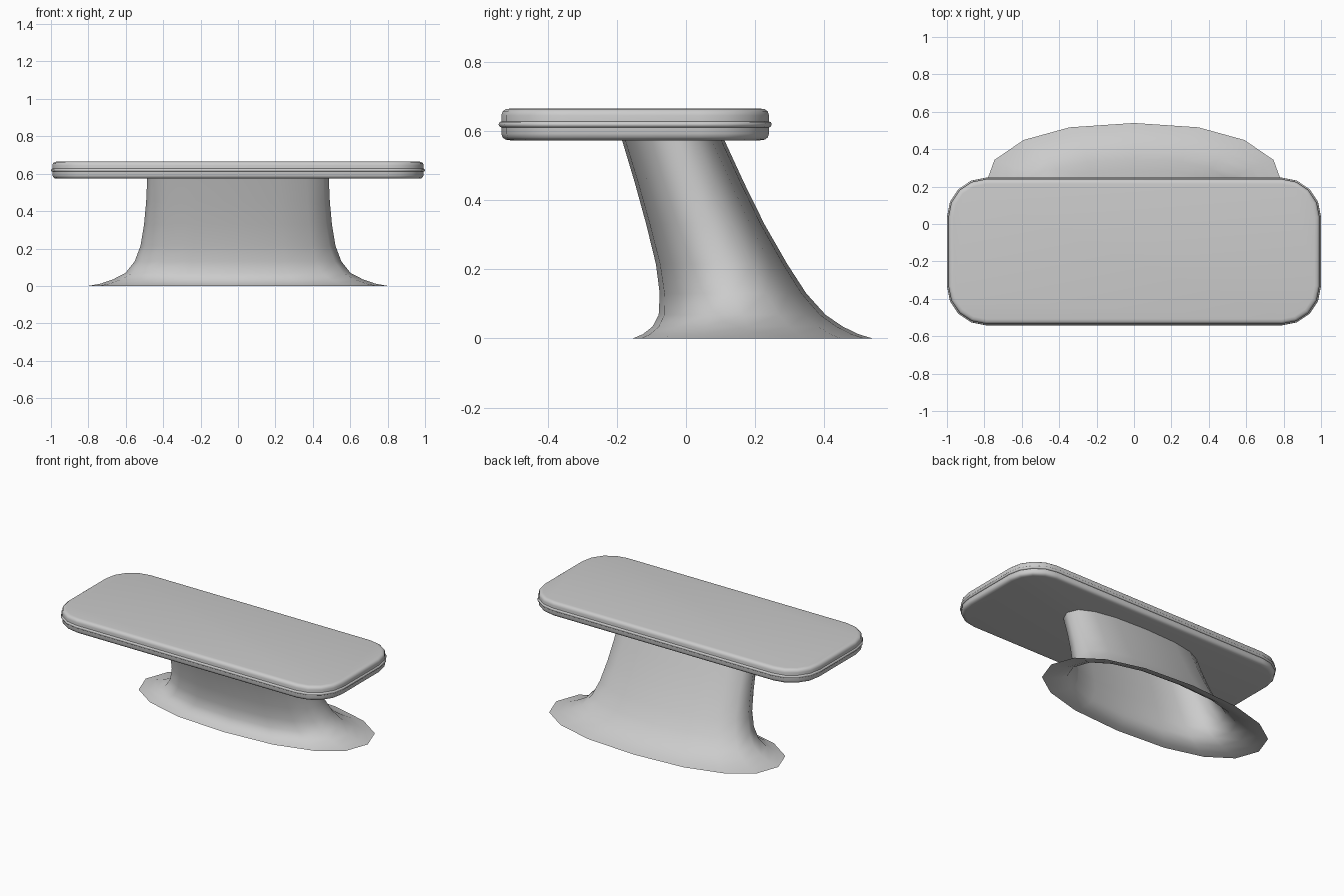
import bpy, bmesh, math

if "Cube" in bpy.data.objects:
    bpy.data.objects.remove(bpy.data.objects["Cube"])


def loft(name, rings, cap=False, closed=False, angle=40):
    """Skin a stack of equal-length point rings with quads."""
    bm = bmesh.new()
    rows = [[bm.verts.new(p) for p in ring] for ring in rings]
    n = len(rows[0])
    pairs = list(zip(rows, rows[1:]))
    if closed:
        pairs.append((rows[-1], rows[0]))
    for a, b in pairs:
        for i in range(n):
            j = (i + 1) % n
            bm.faces.new((a[i], a[j], b[j], b[i]))
    if cap:
        bm.faces.new(rows[0][::-1])
        bm.faces.new(rows[-1])
    mesh = bpy.data.meshes.new(name)
    bm.to_mesh(mesh)
    bm.free()
    obj = bpy.data.objects.new(name, mesh)
    bpy.context.collection.objects.link(obj)
    bpy.context.view_layer.objects.active = obj
    bpy.ops.object.select_all(action='DESELECT')
    obj.select_set(True)
    bpy.ops.object.shade_smooth_by_angle(angle=math.radians(angle))
    return obj


def rounded_rect(inset, z, hx=1.0, hy=0.395, cy=-0.147, radius=0.21, seg=4):
    r = radius - inset
    pts = []
    for k, (sx, sy) in enumerate(((1, 1), (-1, 1), (-1, -1), (1, -1))):
        for i in range(seg + 1):
            a = math.pi / 2 * (k + i / seg)
            pts.append((sx * (hx - radius) + r * math.cos(a),
                        cy + sy * (hy - radius) + r * math.sin(a), z))
    return pts


def super_ellipse(z, half_width, front, back, power, sides=16):
    cy, hy = (front + back) / 2, (back - front) / 2
    pts = []
    for i in range(sides):
        a = 2 * math.pi * i / sides
        c, s = math.cos(a), math.sin(a)
        pts.append((half_width * math.copysign(abs(c) ** (2 / power), c),
                    cy + hy * math.copysign(abs(s) ** (2 / power), s), z))
    return pts


# Table slab with softly rounded upper and lower rims
slab = [(0.034, 0.573), (0.020, 0.575), (0.011, 0.582), (0.008, 0.592),
        (0.008, 0.645), (0.011, 0.656), (0.020, 0.663), (0.034, 0.665)]
loft("table_top", [rounded_rect(i, z) for i, z in slab], cap=True)

# Raised bead running round the edge of the slab
bead = []
for k in range(8):
    a = 2 * math.pi * k / 8
    bead.append(rounded_rect(0.009 - 0.009 * math.cos(a), 0.619 + 0.009 * math.sin(a)))
loft("edge_bead", bead, closed=True, angle=50)

# Leaning pedestal, flared to a thin open foot: z, half width, front y, back y, power
pedestal = [(0.000, 0.80, -0.154, 0.540, 2.28),
            (0.012, 0.735, -0.125, 0.500, 2.3),
            (0.034, 0.67, -0.097, 0.454, 2.32),
            (0.068, 0.603, -0.079, 0.404, 2.35),
            (0.130, 0.553, -0.076, 0.348, 2.4),
            (0.215, 0.521, -0.087, 0.293, 2.45),
            (0.330, 0.502, -0.115, 0.227, 2.5),
            (0.450, 0.491, -0.148, 0.168, 2.5),
            (0.580, 0.485, -0.187, 0.108, 2.5)]
loft("pedestal", [super_ellipse(*p) for p in pedestal], angle=75)
